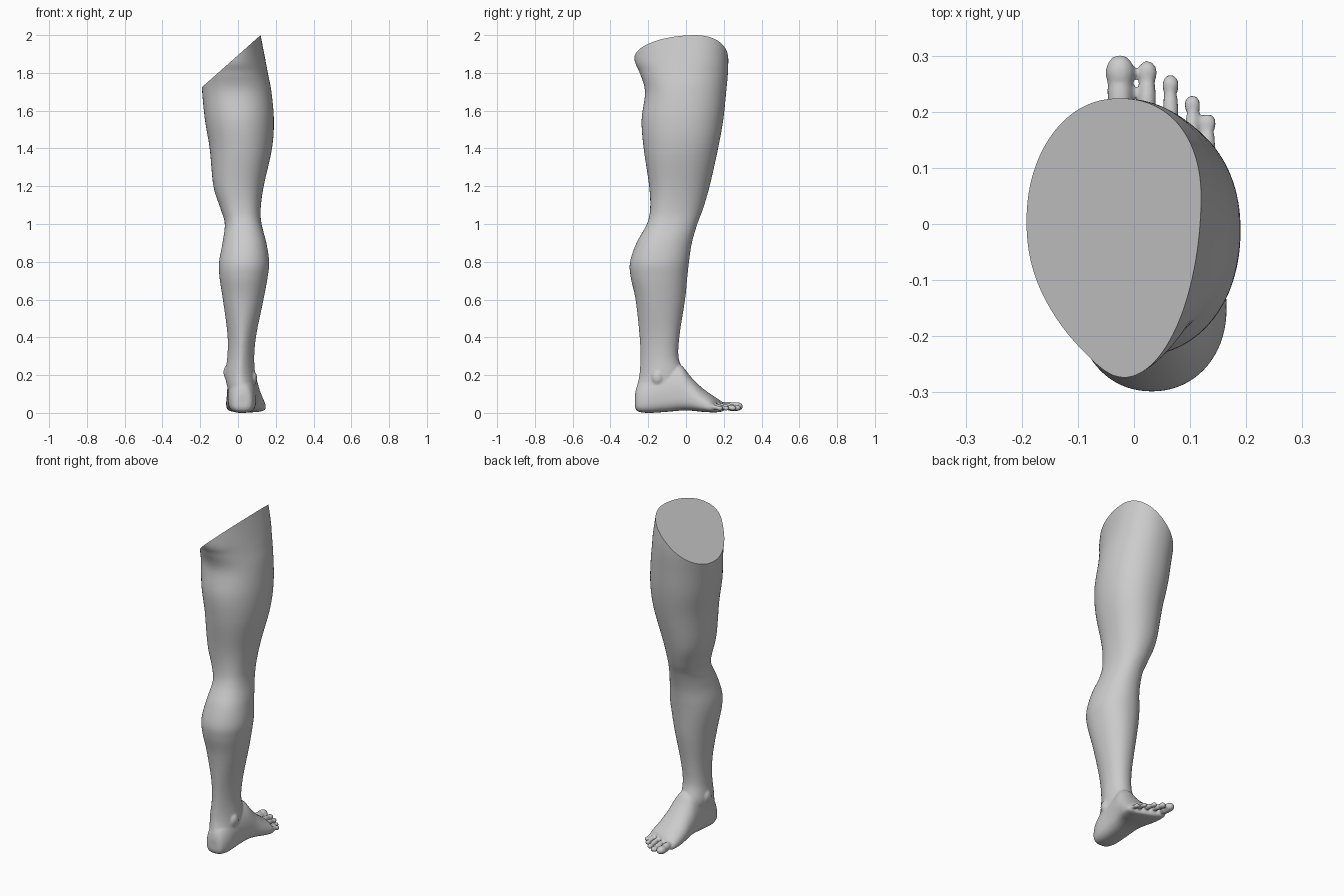
import bpy, bmesh
from math import sin, cos, pi
from mathutils import Vector, Matrix

if "Cube" in bpy.data.objects:
    bpy.data.objects.remove(bpy.data.objects["Cube"])

SIDES = 64
bm = bmesh.new()


def spow(v, n):
    return (abs(v) ** (2 / n)) * (1 if v >= 0 else -1)


def refine(rows, steps=6):
    """Catmull-Rom interpolation of section rows."""
    out = []
    for i in range(len(rows) - 1):
        a, b, c, d = rows[max(i - 1, 0)], rows[i], rows[i + 1], rows[min(i + 2, len(rows) - 1)]
        for s in range(steps):
            t = s / steps
            out.append([q + 0.5 * t * (r - p + t * (2 * p - 5 * q + 4 * r - u + t * (3 * (q - r) + u - p)))
                        for p, q, r, u in zip(a, b, c, d)])
    return out + [list(rows[-1])]


def loft(rings):
    loops = [[bm.verts.new(p) for p in ring] for ring in rings]
    for a, b in zip(loops, loops[1:]):
        for i in range(SIDES):
            j = (i + 1) % SIDES
            bm.faces.new((a[i], a[j], b[j], b[i]))
    bm.faces.new(loops[0][::-1])
    bm.faces.new(loops[-1])


def ellipsoid(center, size, tilt=0):
    m = Matrix.Translation(center) @ Matrix.Rotation(tilt, 4, 'X') @ Matrix.Diagonal((*size, 1))
    bmesh.ops.create_uvsphere(bm, u_segments=32, v_segments=20, radius=1, matrix=m)


def leg_ring(row):
    z, x0, x1, y0, y1, cy, nb = row
    pts = []
    for i in range(SIDES):
        t = 2 * pi * i / SIDES
        n = nb if sin(t) < 0 else 2.15
        s = spow(sin(t), n)
        pts.append(((x0 + x1) / 2 + (x1 - x0) / 2 * spow(cos(t), n),
                    cy + s * (y1 - cy if s > 0 else cy - y0), z))
    return pts


def foot_ring(row):
    y, x0, x1, z0, z1, skew = row
    mid = z0 + 0.36 * (z1 - z0)
    pts = []
    for i in range(SIDES):
        t = 2 * pi * i / SIDES
        n = 2.0 if sin(t) > 0 else 3.0
        c, s = spow(cos(t), n), spow(sin(t), n)
        pts.append(((x0 + x1) / 2 + (x1 - x0) / 2 * c, y - skew * (c + 1) / 2,
                    mid + s * (z1 - mid if s > 0 else mid - z0)))
    return pts


# Leg: z, x range, y range, widest y, roundness of the back
leg = [
    (0.04, -0.04, 0.08, -0.25, -0.08, -0.15, 2.0),
    (0.12, -0.053, 0.09, -0.262, -0.05, -0.14, 1.9),
    (0.20, -0.068, 0.09, -0.247, -0.015, -0.13, 1.7),
    (0.30, -0.056, 0.086, -0.241, -0.04, -0.13, 1.7),
    (0.42, -0.056, 0.098, -0.247, -0.033, -0.13, 1.8),
    (0.60, -0.08, 0.135, -0.267, -0.005, -0.145, 2.0),
    (0.72, -0.098, 0.157, -0.293, 0.007, -0.15, 2.1),
    (0.80, -0.10, 0.165, -0.296, 0.016, -0.15, 2.1),
    (0.90, -0.082, 0.15, -0.262, 0.031, -0.13, 2.2),
    (1.00, -0.07, 0.125, -0.207, 0.06, -0.08, 2.4),
    (1.08, -0.092, 0.12, -0.19, 0.09, -0.06, 2.4),
    (1.20, -0.13, 0.136, -0.195, 0.125, -0.04, 2.3),
    (1.40, -0.15, 0.18, -0.224, 0.17, -0.02, 2.15),
    (1.55, -0.175, 0.19, -0.235, 0.197, -0.01, 2.1),
    (1.70, -0.19, 0.177, -0.217, 0.213, 0.0, 2.1),
    (1.80, -0.195, 0.158, -0.245, 0.222, 0.02, 2.0),
    (1.88, -0.195, 0.143, -0.275, 0.224, 0.04, 1.9),
    (2.06, -0.195, 0.108, -0.28, 0.222, 0.05, 1.9),
]
loft([leg_ring(r) for r in refine(leg)])

# Foot: y, x range, z range, backward skew of the little-toe side
foot = [
    (-0.27, 0.0, 0.05, 0.03, 0.10, 0),
    (-0.255, -0.03, 0.075, 0.008, 0.15, 0),
    (-0.20, -0.05, 0.093, 0.0, 0.20, 0),
    (-0.10, -0.056, 0.10, 0.006, 0.25, 0),
    (-0.03, -0.058, 0.11, 0.012, 0.255, 0),
    (0.03, -0.06, 0.122, 0.012, 0.192, 0.01),
    (0.10, -0.063, 0.138, 0.006, 0.132, 0.03),
    (0.17, -0.06, 0.148, 0.003, 0.088, 0.05),
    (0.205, -0.052, 0.142, 0.006, 0.066, 0.066),
    (0.217, -0.04, 0.125, 0.018, 0.048, 0.07),
]
loft([foot_ring(r) for r in refine(foot)])

# Ankle bones
ellipsoid((-0.052, -0.12, 0.215), (0.025, 0.035, 0.04))
ellipsoid((0.078, -0.15, 0.185), (0.023, 0.032, 0.038))

# Toes: x, tip y, radius
for x, tip, r in [(-0.025, 0.302, 0.026), (0.0235, 0.292, 0.018), (0.065, 0.267, 0.016),
                  (0.104, 0.231, 0.015), (0.132, 0.198, 0.015)]:
    ellipsoid((x, tip - r * 1.25, 0.012 + r * 0.85), (r, r * 1.25, r * 0.9))
    ellipsoid((x, tip - 0.065, 0.034), (r * 0.88, 0.055, r * 0.9), -0.2)

# Fuse the parts into one skin
mesh = bpy.data.meshes.new("leg")
bmesh.ops.recalc_face_normals(bm, faces=bm.faces[:])
bm.to_mesh(mesh)
bm.free()
obj = bpy.data.objects.new("leg", mesh)
bpy.context.collection.objects.link(obj)
rm = obj.modifiers.new("fuse", 'REMESH')
rm.mode = 'VOXEL'
rm.voxel_size = 0.0055
sm = obj.modifiers.new("soften", 'SMOOTH')
sm.factor = 0.5
sm.iterations = 7
skin = bpy.data.meshes.new_from_object(obj.evaluated_get(bpy.context.evaluated_depsgraph_get()))
obj.modifiers.clear()
obj.data = skin

# Slanted flat cut at the hip
bm = bmesh.new()
bm.from_mesh(skin)
low = min(v.co.z for v in bm.verts)
bmesh.ops.translate(bm, verts=bm.verts[:], vec=(0, 0, -low))
cut = bmesh.ops.bisect_plane(bm, geom=bm.verts[:] + bm.edges[:] + bm.faces[:],
                             plane_co=(0.12, 0, 2.0), plane_no=Vector((-0.275, 0, 0.31)).normalized(),
                             clear_outer=True)
bmesh.ops.edgeloop_fill(bm, edges=[e for e in bm.edges if e.is_boundary])
bmesh.ops.recalc_face_normals(bm, faces=bm.faces[:])
bm.to_mesh(skin)
bm.free()

bpy.context.view_layer.objects.active = obj
obj.select_set(True)
bpy.ops.object.shade_smooth_by_angle(angle=0.8)
